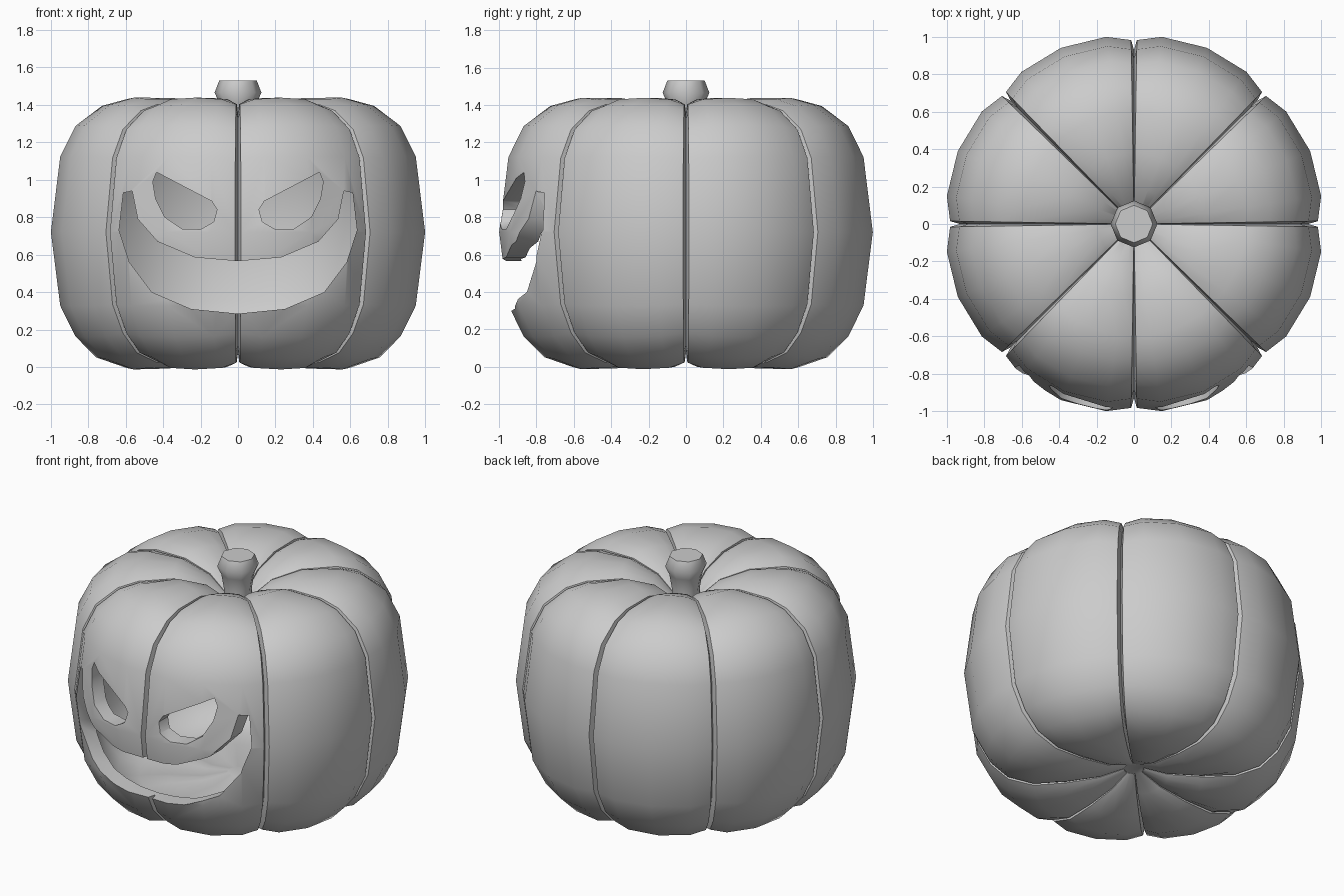
import bpy, bmesh
from math import sin, cos, radians, hypot

if "Cube" in bpy.data.objects:
    bpy.data.objects.remove(bpy.data.objects["Cube"])

# Lobe profile (radius, z) from top centre to bottom centre
PROFILE = [(.06, 1.24), (.2, 1.36), (.38, 1.42), (.6, 1.42), (.73, 1.385), (.87, 1.28),
           (.95, 1.12), (1.0, .72), (.95, .33), (.87, .17), (.76, .06), (.6, .005),
           (.4, .01), (.2, .045), (.06, .1)]
# Angle from groove and inward offset of each column across a lobe
COLUMNS = [(0, .07), (.9, .018), (8.5, -.01), (22.5, -.018), (36.5, -.01), (44.1, .018)]


def make_object(name, bm):
    bmesh.ops.recalc_face_normals(bm, faces=bm.faces)
    me = bpy.data.meshes.new(name)
    bm.to_mesh(me)
    bm.free()
    ob = bpy.data.objects.new(name, me)
    bpy.context.collection.objects.link(ob)
    return ob


def loft(name, rings):
    """Skin closed rings of points and cap both ends."""
    bm = bmesh.new()
    loops = [[bm.verts.new(p) for p in ring] for ring in rings]
    for a, b in zip(loops, loops[1:]):
        n = len(a)
        for i in range(n):
            bm.faces.new((a[i], a[(i + 1) % n], b[(i + 1) % n], b[i]))
    bm.faces.new(loops[0])
    bm.faces.new(loops[-1])
    return make_object(name, bm)


def inset_profile(d):
    """Move the profile inward along its normals."""
    out = []
    for i, (r, z) in enumerate(PROFILE):
        r0, z0 = PROFILE[max(i - 1, 0)]
        r1, z1 = PROFILE[min(i + 1, len(PROFILE) - 1)]
        dr, dz = r1 - r0, z1 - z0
        length = hypot(dr, dz)
        k = d * min(1, r / .4)
        out.append((r + dz / length * k, z - dr / length * k))
    return out


def pumpkin(name, columns):
    cols = [(radians(45 * s + a), inset_profile(d)) for s in range(8) for a, d in columns]
    return loft(name, [[(p[i][0] * cos(a), p[i][0] * sin(a), p[i][1]) for a, p in cols]
                       for i in range(len(PROFILE))])


def prism(name, outline):
    """Cutter through the front wall from an x-z outline."""
    return loft(name, [[(x, y, z) for x, z in outline] for y in (-1.3, -.45)])


def cut(ob, cutter):
    m = ob.modifiers.new("cut", 'BOOLEAN')
    m.operation, m.solver, m.object = 'DIFFERENCE', 'EXACT', cutter
    bpy.context.view_layer.objects.active = ob
    bpy.ops.object.modifier_apply(modifier=m.name)
    bpy.data.objects.remove(cutter)


def smooth(ob, angle):
    bpy.ops.object.select_all(action='DESELECT')
    ob.select_set(True)
    bpy.context.view_layer.objects.active = ob
    bpy.ops.object.shade_smooth_by_angle(angle=radians(angle))


# Hollow ribbed body
body = pumpkin("pumpkin_body", COLUMNS)
cut(body, pumpkin("hollow", [(0, .1), (8.5, .09), (22.5, .085), (36.5, .09)]))

# Grinning mouth
lower = [(.25, .31), (.46, .40), (.58, .56), (.635, .73), (.612, .93)]
upper = [(.565, .94), (.535, .79), (.43, .67), (.23, .585)]
half = lower + upper
cut(body, prism("mouth", [(0, .285)] + half + [(0, .565)] + [(-x, z) for x, z in half[::-1]]))

# Slanted eyes
eye = [(.435, 1.04), (.455, .99), (.44, .9), (.39, .8), (.3, .738), (.2, .735),
       (.13, .775), (.112, .84), (.14, .885)]
for side in (1, -1):
    cut(body, prism("eye", [(side * x, z) for x, z in eye]))
smooth(body, 45)

# Eight-sided stem
stem = loft("stem", [[(r * cos(radians(45 * i)), r * sin(radians(45 * i)), z) for i in range(8)]
                     for r, z in ((.085, 1.2), (.085, 1.32), (.1, 1.41), (.125, 1.465), (.1, 1.53))])
smooth(stem, 60)
